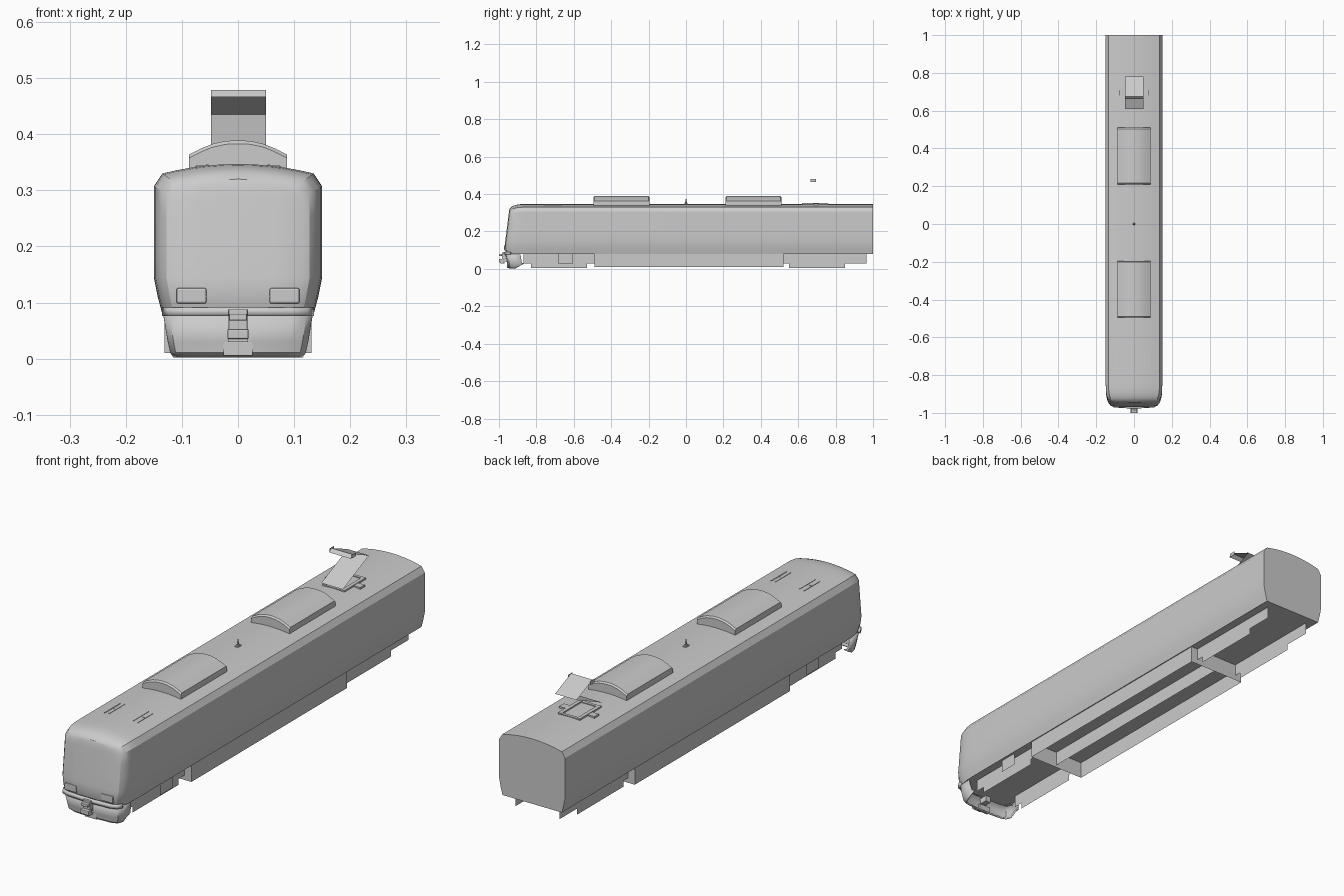
import bpy, bmesh, math
from mathutils import Vector

if "Cube" in bpy.data.objects:
    bpy.data.objects.remove(bpy.data.objects["Cube"])


def make(name, verts, faces, smooth=None, solid=0, bevel=0, recalc=True):
    me = bpy.data.meshes.new(name)
    me.from_pydata([tuple(v) for v in verts], [], faces)
    bm = bmesh.new()
    bm.from_mesh(me)
    bmesh.ops.remove_doubles(bm, verts=bm.verts, dist=1e-5)
    if recalc:
        bmesh.ops.recalc_face_normals(bm, faces=bm.faces)
    bm.to_mesh(me)
    bm.free()
    ob = bpy.data.objects.new(name, me)
    bpy.context.collection.objects.link(ob)
    if solid:
        m = ob.modifiers.new("thickness", 'SOLIDIFY')
        m.thickness = solid
        m.offset = 0
    if bevel:
        m = ob.modifiers.new("bevel", 'BEVEL')
        m.width = bevel
        m.segments = 2
    if smooth:
        bpy.ops.object.select_all(action='DESELECT')
        ob.select_set(True)
        bpy.context.view_layer.objects.active = ob
        bpy.ops.object.shade_smooth_by_angle(angle=math.radians(smooth))
    return ob


def box(name, x0, x1, y0, y1, z0, z1, bevel=0):
    v = [(x, y, z) for x in (x0, x1) for y in (y0, y1) for z in (z0, z1)]
    f = [(0, 1, 3, 2), (4, 6, 7, 5), (0, 4, 5, 1), (2, 3, 7, 6), (0, 2, 6, 4), (1, 5, 7, 3)]
    return make(name, v, f, bevel=bevel)


def sheet(name, x0, x1, y0, y1, z0, z1):
    # thin upright panel between two plan points
    return make(name, [(x0, y0, z0), (x1, y1, z0), (x1, y1, z1), (x0, y0, z1)],
                [(0, 1, 2, 3)])


def loft(rings, closed=False):
    n = len(rings[0])
    v = [p for r in rings for p in r]
    f = [(i * n + j, i * n + (j + 1) % n, (i + 1) * n + (j + 1) % n, (i + 1) * n + j)
         for i in range(len(rings) - 1) for j in range(n if closed else n - 1)]
    return v, f


def roof_z(x):
    return 0.347 - 0.017 * (abs(x) / 0.135) ** 2


# car body: cross-section lofted from the flat rear to the rounded cab
half = [(0.135, 0.08), (0.143, 0.11), (0.15, 0.145), (0.15, 0.2), (0.15, 0.26), (0.15, 0.307),
        (0.135, 0.33)] + [(x, roof_z(x)) for x in (0.11, 0.085, 0.06, 0.03)]
section = half + [(0, 0.347)] + [(-x, z) for x, z in reversed(half)]
n = len(section)
# each ring: distance behind nose, width factor, roof drop
rings = []
for s, w, drop in [(1.97, 1, 0), (0.14, 1, 0), (0.09, 0.995, 0), (0.06, 0.98, 0.002), (0.04, 0.955, 0.005),
                   (0.022, 0.91, 0.01), (0.01, 0.85, 0.017), (0.004, 0.76, 0.024), (0, 0.45, 0.027)]:
    ring = []
    for x, z in section:
        k = max(0, (z - 0.2) / 0.147)
        zz = z - drop * k
        fade = max(0, 1 - s / 0.14)
        slant = 0.028 * max(0, zz - 0.12) / 0.22 + 0.5 * max(0, 0.10 - zz)
        ring.append((x * w, -0.97 + s + slant * fade, zz))
    rings.append(ring)
v, f = loft(rings, True)
f.append(tuple(range(n)))
b = (len(rings) - 1) * n
for i in range(n // 2):
    j = n - 1 - i
    if j - i > 2:
        f.append((b + i, b + i + 1, b + j - 1, b + j))
    elif j - i == 2:
        f.append((b + i, b + i + 1, b + j))
make("car_body", v, f, smooth=25)

# roof air conditioners with arched tops
arc = [(-0.087, 0.335), (-0.087, 0.364), (-0.065, 0.375), (-0.045, 0.383), (-0.022, 0.388), (0, 0.389)]
arc += [(-x, z) for x, z in reversed(arc[:-1])]
for name, y0, y1 in (("front", -0.495, -0.195), ("rear", 0.21, 0.51)):
    ends = [(y0, 0.006), (y0 + 0.006, 0), (y1 - 0.006, 0), (y1, 0.006)]
    v, f = loft([[(x, y, z - d) for x, z in arc] for y, d in ends], True)
    m = len(arc)
    f += [tuple(range(m)), tuple(range(3 * m, 4 * m))]
    make(name + "_air_conditioner", v, f, smooth=30)

# small aerial on its base
box("aerial_base", -0.008, 0.008, -0.012, 0.012, 0.344, 0.350)
bpy.ops.mesh.primitive_cone_add(vertices=8, radius1=0.006, radius2=0.001, depth=0.028,
                                location=(0, 0, 0.362))
bpy.context.object.name = "aerial"

# folded pantograph arms as thin sheets
arm = [(0.61, 0.36), (0.78, 0.435), (0.675, 0.479), (0.662, 0.466)]
v, f = loft([[(x, y, z) for y, z in arm] for x in (-0.048, 0.05)])
make("pantograph_arms", v, f)
for s in (-1, 1):
    sheet("pantograph_head_end", s * 0.05, s * 0.05, 0.665, 0.695, 0.465, 0.48)
    # shallow base frame and side feet on the roof
    a, c = sorted((s * 0.035, s * 0.05))
    box("pantograph_base_rail", a, c, 0.62, 0.76, 0.34, 0.351)
    a, c = sorted((s * 0.05, s * 0.08))
    box("pantograph_foot", a, c, 0.68, 0.71, 0.335, 0.349)
    # low roof rails over the cab
    for xr in (0.055, 0.075):
        z = roof_z(xr)
        box("roof_rail", s * xr - 0.002, s * xr + 0.002, -0.76, -0.66, z - 0.005, z + 0.0015)
    box("roof_rail_link", s * 0.065 - 0.01, s * 0.065 + 0.01, -0.712, -0.708, 0.338, roof_z(0.065) + 0.001)
for y in (0.62, 0.75):
    box("pantograph_base_crossbar", -0.05, 0.05, y, y + 0.012, 0.34, 0.350)

# underfloor skirts and bogie panels
for s in (-1, 1):
    sheet("centre_skirt", s * 0.131, s * 0.131, -0.49, 0.52, 0.01, 0.085)
    for y0, y1, z0 in ((-0.83, -0.53, 0.005), (0.55, 0.85, 0.005)):
        sheet("bogie_panel", s * 0.1, s * 0.1, y0, y1, z0, 0.082)
    for y0, y1 in ((-0.87, -0.83), (-0.53, -0.49), (0.52, 0.55), (0.85, 0.965)):
        sheet("end_skirt", s * 0.1, s * 0.1, y0, y1, 0.03, 0.082)
    sheet("equipment_panel", s * 0.125, s * 0.125, -0.685, -0.605, 0.028, 0.085)
for y in (-0.49, 0.52):
    sheet("centre_skirt_end", -0.131, 0.131, y, y, 0.01, 0.082)
sheet("centre_beam", 0, 0, -0.49, 0.52, 0.02, 0.082)

# front apron wrapped around the cab underside
plan = [(0.13, -0.885), (0.13, -0.93), (0.12, -0.95), (0.095, -0.958), (0.03, -0.962)]
plan += [(-x, y) for x, y in reversed(plan)]
levels = [(0.077, 1, 0), (0.03, 0.94, 0.008), (0.012, 0.91, 0.01), (0.004, 0.87, 0.018)]
v, f = loft([[(x * w, y + d, max(z, 0.03) if y > -0.9 else z) for x, y in plan] for z, w, d in levels])
make("front_apron", v, f, smooth=35, solid=0.006)
box("apron_notch_plate", -0.026, 0.026, -0.958, -0.94, 0.006, 0.03)

# bumper lip across the cab
lip = [(x, y - 0.008) for x, y in plan[1:-1]]
v, f = loft([[(x, y, z) for x, y in lip] for z in (0.076, 0.091)])
make("bumper_lip", v, f, smooth=35, solid=0.012)

# headlights and coupler
for s in (-1, 1):
    a, c = sorted((s * 0.056, s * 0.11))
    box("headlight", a, c, -0.9725, -0.94, 0.098, 0.126, bevel=0.004)
box("coupler_shank", -0.012, 0.012, -0.985, -0.92, 0.04, 0.065)
box("coupler_top", -0.017, 0.017, -0.985, -0.965, 0.05, 0.088, bevel=0.002)
box("coupler_head", -0.019, 0.019, -1.0, -0.975, 0.035, 0.053, bevel=0.003)
box("coupler_jaw", -0.018, 0.018, -0.993, -0.97, 0.03, 0.037)
box("coupler_lip", -0.016, 0.016, -1.0, -0.985, 0.068, 0.08, bevel=0.002)
